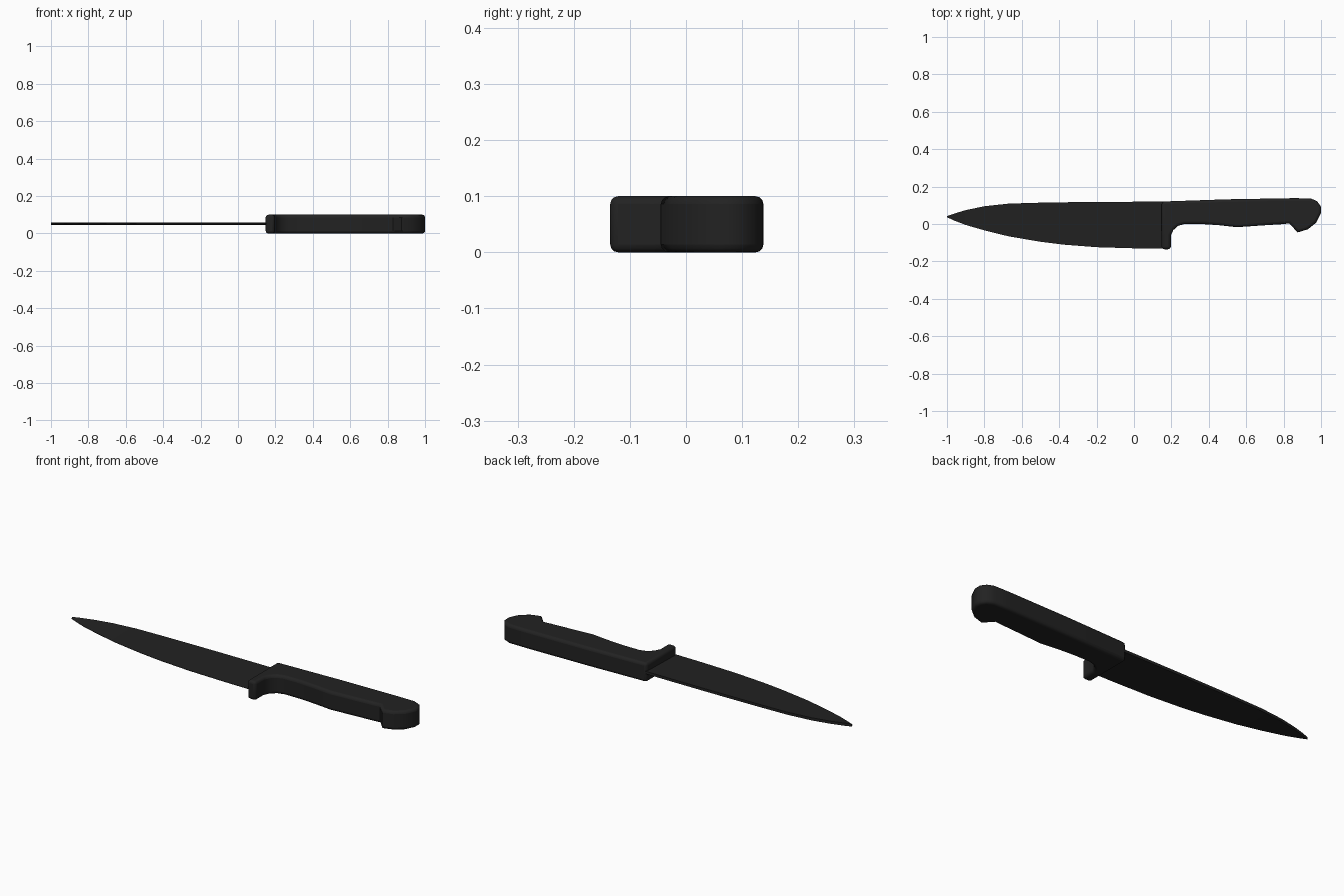
import bpy, bmesh

if "Cube" in bpy.data.objects:
    bpy.data.objects.remove(bpy.data.objects["Cube"])

black = bpy.data.materials.new("matte_black")
black.diffuse_color = (0.016, 0.016, 0.016, 1)
black.use_nodes = True
black.node_tree.nodes["Principled BSDF"].inputs["Base Color"].default_value = black.diffuse_color


def make_object(name, bm):
    bmesh.ops.recalc_face_normals(bm, faces=bm.faces)
    mesh = bpy.data.meshes.new(name)
    bm.to_mesh(mesh)
    bm.free()
    mesh.materials.append(black)
    obj = bpy.data.objects.new(name, mesh)
    bpy.context.collection.objects.link(obj)
    return obj


def smooth(obj, angle):
    bpy.ops.object.select_all(action='DESELECT')
    obj.select_set(True)
    bpy.context.view_layer.objects.active = obj
    bpy.ops.object.shade_smooth_by_angle(angle=angle)


# Blade: wedge cross-sections (x, spine y, cutting edge y) joined tip to heel
sections = [(-1.0, 0.042, 0.036), (-0.96, 0.056, 0.018), (-0.9, 0.074, -0.005),
            (-0.8, 0.095, -0.034), (-0.67, 0.109, -0.066), (-0.5, 0.114, -0.095),
            (-0.38, 0.116, -0.110), (-0.2, 0.118, -0.124), (0.0, 0.119, -0.130),
            (0.17, 0.119, -0.132)]
mid, spine_t, edge_t = 0.052, 0.007, 0.001
bm = bmesh.new()
rings = [[bm.verts.new((x, y, mid + t)) for y, t in
          ((top, spine_t), (low, edge_t), (low, -edge_t), (top, -spine_t))]
         for x, top, low in sections]
for a, b in zip(rings, rings[1:]):
    for i in range(4):
        j = (i + 1) % 4
        bm.faces.new((a[i], a[j], b[j], b[i]))
bm.faces.new(rings[0])
bm.faces.new(rings[-1])
smooth(make_object("blade", bm), 0.5)

# Handle: outline with heel guard, finger belly and hooked butt, extruded and rounded
outline = [(0.148, -0.135), (0.197, -0.135), (0.197, -0.06), (0.21, -0.033),
           (0.235, -0.010), (0.27, 0.0), (0.36, 0.0), (0.45, -0.006),
           (0.55, -0.017), (0.68, -0.008), (0.79, -0.001), (0.83, 0.003),
           (0.875, -0.045), (0.93, -0.028), (0.975, 0.008), (1.0, 0.06),
           (1.0, 0.092), (0.98, 0.121), (0.945, 0.137), (0.85, 0.138),
           (0.5, 0.132), (0.148, 0.120)]
bm = bmesh.new()
face = bm.faces.new([bm.verts.new((x, y, 0)) for x, y in outline])
side = bmesh.ops.extrude_face_region(bm, geom=[face])["geom"]
for v in side:
    if isinstance(v, bmesh.types.BMVert):
        v.co.z = 0.1
handle = make_object("handle", bm)
# Round the rims of the two flat faces
bevel = handle.modifiers.new("rounded_edges", 'BEVEL')
bevel.width = 0.014
bevel.segments = 3
bevel.limit_method = 'ANGLE'
bevel.angle_limit = 1.2
smooth(handle, 0.7)
